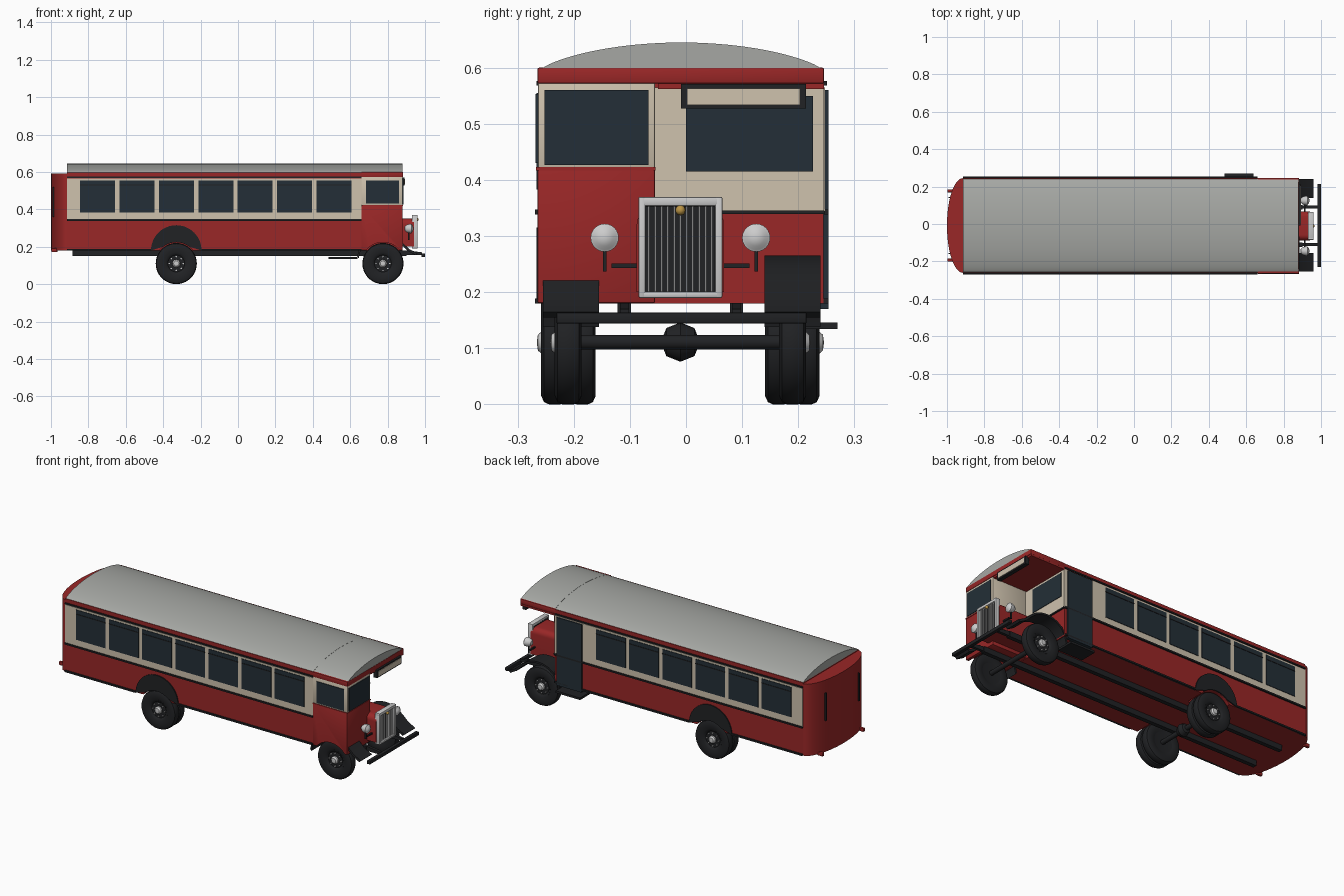
import bpy, bmesh, math
from mathutils import Vector

if "Cube" in bpy.data.objects:
    bpy.data.objects.remove(bpy.data.objects["Cube"])

def mat(name, r, g, b):
    m = bpy.data.materials.new(name)
    m.diffuse_color = (r, g, b, 1)
    m.use_nodes = True
    m.node_tree.nodes["Principled BSDF"].inputs["Base Color"].default_value = m.diffuse_color
    return m

RED, CREAM = mat("red", .32, .02, .02), mat("cream", .62, .54, .42)
GREY, DARK = mat("roof_grey", .38, .39, .37), mat("black", .015, .016, .018)
GLASS, CHROME = mat("glass", .017, .028, .038), mat("chrome", .6, .6, .6)
GOLD = mat("brass", .5, .3, .06)
Y = -.008                                  # centreline of the vehicle

def finish(name, bm, m, smooth=False):
    bmesh.ops.recalc_face_normals(bm, faces=bm.faces)
    me = bpy.data.meshes.new(name)
    bm.to_mesh(me)
    bm.free()
    ob = bpy.data.objects.new(name, me)
    bpy.context.collection.objects.link(ob)
    me.materials.append(m)
    if smooth:
        bpy.ops.object.select_all(action='DESELECT')
        ob.select_set(True)
        bpy.context.view_layer.objects.active = ob
        bpy.ops.object.shade_smooth_by_angle(angle=math.radians(35))
    return ob

def box(name, x, y, z, m, bevel=0):
    bm = bmesh.new()
    bmesh.ops.create_cube(bm, size=1)
    for v in bm.verts:
        for i, (a, b) in enumerate((x, y, z)):
            v.co[i] = (a + b) / 2 + v.co[i] * (b - a)
    if bevel:
        bmesh.ops.bevel(bm, geom=bm.edges[:], offset=bevel, segments=2, profile=.5, affect='EDGES')
    return finish(name, bm, m, bevel > 0)

def prism(name, pts, axis, a, b, m, smooth=True):
    """Extrude a 2D outline along an axis from a to b."""
    def place(p, t):
        q = list(p)
        q.insert(axis, t)
        return q
    bm = bmesh.new()
    face = bm.faces.new([bm.verts.new(place(p, a)) for p in pts])
    ext = bmesh.ops.extrude_face_region(bm, geom=[face])
    d = [0, 0, 0]
    d[axis] = b - a
    bmesh.ops.translate(bm, vec=d, verts=[v for v in ext['geom'] if isinstance(v, bmesh.types.BMVert)])
    return finish(name, bm, m, smooth)

def lathe(name, prof, centre, axis, m, steps=32, sign=1):
    """Spin (radius, offset) points around an axis through centre."""
    bm = bmesh.new()
    rad = (axis + 1) % 3
    vs = []
    for r, o in prof:
        p = Vector(centre)
        p[axis] += o * sign
        p[rad] += r
        vs.append(bm.verts.new(p))
    edges = [bm.edges.new(e) for e in zip(vs, vs[1:])]
    ax = Vector((0, 0, 0))
    ax[axis] = 1
    bmesh.ops.spin(bm, geom=vs + edges, cent=centre, axis=ax, angle=2 * math.pi, steps=steps)
    bmesh.ops.remove_doubles(bm, verts=bm.verts, dist=1e-5)
    return finish(name, bm, m, True)

def arc(cx, cz, r, a0, a1, n):
    return [(cx + r * math.cos(math.radians(a0 + (a1 - a0) * i / n)),
             cz + r * math.sin(math.radians(a0 + (a1 - a0) * i / n))) for i in range(n + 1)]

def cut_wheel(ob, x, y0, y1):
    c = prism("wheel_cutter", arc(x, .11, .114, 0, 350, 35), 1, y0, y1, DARK, False)
    c.hide_render = True
    mod = ob.modifiers.new("wheel_opening", 'BOOLEAN')
    mod.object, mod.operation, mod.solver = c, 'DIFFERENCE', 'EXACT'
    bpy.context.view_layer.objects.active = ob
    bpy.ops.object.modifier_apply(modifier=mod.name)
    bpy.data.objects.remove(c)

# saloon body, rounded tail and curved roof
body = box("saloon_body", (-.915, .66), (-.26, .245), (.18, .598), RED)
cut_wheel(body, -.33, -.3, -.15)
cut_wheel(body, -.33, .135, .3)
tail = [(-.915 - .085 * math.cos(t), Y + .253 * math.sin(t))
        for t in [math.pi * (i / 24 - .5) for i in range(25)]]
prism("rounded_tail", tail, 2, .18, .592, RED)
us = [math.sin(math.pi * (i / 28 - .5)) for i in range(29)]
roof = [(Y + .25 * u, .597 + .048 * max(0, 1 - u * u) ** .75) for u in us]
prism("saloon_roof", roof, 0, -.915, .66, GREY)
prism("cab_roof", roof, 0, .661, .88, GREY)
for s in (-1, 1):
    box("tail_edge_strip", (-.992, -.972), (Y + s * .15 - .003, Y + s * .15 + .003), (.36, .52), DARK)
    box("tail_lamp", (-.998, -.965), (Y + s * .185 - .008, Y + s * .185 + .008), (.172, .192), RED, .003)

# side panels, windows, trims and wheel arches
notch = arc(-.33, .11, .114, 52.1, 127.9, 12)
arch = arc(-.33, .18, .135, 180, 0, 24) + notch
for s, face in ((-1, -.26), (1, .245)):
    def side(name, x, z, out, m):
        box(name, x, tuple(sorted((face - s * .004, face + s * out))), z, m)
    side("cream_band", (-.915, .66), (.345, .565), .003, CREAM)
    side("waist_trim", (-.915, .66), (.338, .347), .009, DARK)
    side("upper_trim", (-.915, .66), (.568, .576), .006, DARK)
    side("skirt_trim_rear", (-.915, -.465), (.18, .189), .009, DARK)
    side("skirt_trim_front", (-.195, .66), (.18, .189), .009, DARK)
    for i in range(7 if s < 0 else 6):
        x = -.75 + i * .2105
        side("side_window", (x - .0935, x + .0935), (.383, .555), .006, GLASS)
        side("window_transom", (x - .0935, x + .0935), (.527, .532), .008, DARK)
    prism("rear_wheel_arch", arch, 1, face - s * .004, face + s * .006, DARK)
box("entrance_door", (.485, .645), (.235, .254), (.17, .56), GLASS)
box("door_step", (.484, .64), (.17, .27), (.134, .146), DARK)

# driver's cab and canopy over the bonnet
cab = box("cab_lower", (.66, .88), (-.265, -.055), (.18, .42), RED, .004)
cut_wheel(cab, .775, -.3, -.15)
box("cab_upper", (.66, .88), (-.264, -.055), (.42, .575), CREAM, .004)
box("cab_front_window", (.87, .884), (-.252, -.067), (.427, .56), GLASS)
box("cab_side_window", (.685, .86), (-.268, -.255), (.43, .553), GLASS)
box("cab_waist_trim", (.662, .882), (-.267, -.054), (.417, .423), RED)
box("canopy", (.66, .882), (-.265, .246), (.572, .6), RED, .003)
box("canopy_trim", (.66, .879), (-.05, .246), (.562, .572), RED)
box("bulkhead_panel", (.655, .664), (-.055, .246), (.345, .565), CREAM)
box("bulkhead_window", (.655, .667), (.0, .226), (.415, .55), GLASS)
box("bulkhead_trim", (.655, .668), (-.055, .247), (.339, .346), DARK)
box("sign_box", (.868, .89), (-.009, .214), (.527, .571), DARK)
box("sign_panel", (.885, .893), (.002, .203), (.534, .563), CREAM)

# bonnet and radiator
RC = -.01
bonnet = [(RC - .078, .2)] + arc(RC - .048, .32, .03, 180, 90, 6) + \
         arc(RC + .048, .32, .03, 90, 0, 6) + [(RC + .078, .2)]
prism("bonnet", bonnet, 0, .66, .94, RED)
for s in (-1, 1):
    box("radiator_side", (.93, .96), tuple(sorted((RC + s * .062, RC + s * .075))), (.19, .37), CHROME, .003)
box("radiator_top", (.93, .96), (RC - .075, RC + .075), (.353, .37), CHROME, .004)
box("radiator_bottom", (.93, .96), (RC - .075, RC + .075), (.19, .201), CHROME, .003)
box("radiator_core", (.93, .947), (RC - .065, RC + .065), (.195, .36), DARK)
for i in range(11):
    y = RC + (i - 5) * .0112
    box("radiator_slat", (.945, .952), (y - .0013, y + .0013), (.2, .354), CHROME)
lathe("radiator_badge_cap", arc(0, 0, .009, 90, -90, 8)[::-1], (.957, RC, .346), 0, GOLD, 16)

# headlamps on brackets
for s in (-1, 1):
    y = RC + s * .135
    lathe("headlamp", [(0, -.026), (.012, -.023), (.021, -.012), (.025, .004), (.025, .012),
                       (.021, .014), (.015, .02), (0, .024)], (.915, y, .297), 0, CHROME, 24)
    box("headlamp_post", (.908, .916), (y - .003, y + .003), (.237, .275), DARK)
    box("headlamp_bar", (.908, .916), tuple(sorted((RC + s * .07, RC + s * .123))), (.243, .251), DARK)

# chassis, axles and bumper
for s in (-1, 1):
    y = RC + s * .1
    box("chassis_rail", (-.885, .9), (y - .012, y + .012), (.15, .181), DARK)
    prism("bumper_iron", [(.9, .181), (.985, .17), (.985, .155), (.9, .155)], 1, y - .008, y + .008, DARK)
box("bumper", (.98, 1), (-.231, .215), (.144, .164), DARK, .003)
for x in (-.33, .775):
    lathe("axle", [(0, -.18), (.013, -.18), (.013, .18), (0, .18)], (x, RC, .111), 1, DARK, 16)
lathe("differential", [(0, -.035), (.025, -.025), (.035, 0), (.025, .025), (0, .035)],
      (-.33, RC, .111), 1, DARK, 20)

# wheels: single in front, twin at the rear
tyre = [(.058, .02), (.07, .023), (.095, .024), (.106, .019), (.11, .01), (.11, -.01),
        (.106, -.019), (.095, -.024), (.07, -.023), (.058, -.02)]
def wheel(x, y, s):
    c = (x, y, .11)
    lathe("tyre", tyre, c, 1, DARK, 36)
    lathe("wheel_rim", [(0, .014), (.045, .012), (.052, .019), (.06, .021), (.06, -.02), (0, -.014)],
          c, 1, DARK, 32, s)
    lathe("hub_cap", [(.021, .01), (.021, .022), (.014, .03), (0, .032)], c, 1, CHROME, 20, s)
    for k in range(8):
        a = k * math.pi / 4
        n = (x + .037 * math.cos(a), y, .11 + .037 * math.sin(a))
        lathe("wheel_nut", [(.004, .01), (.004, .019), (0, .019)], n, 1, CHROME, 6, s)

for s in (-1, 1):
    wheel(.775, RC + s * .2, s)
    for off in (.175, .224):
        wheel(-.33, RC + s * off, s)

# front mudguards
path = [(.637, .148), (.648, .19), (.672, .226), (.705, .25), (.74, .262), (.775, .265),
        (.81, .261), (.845, .246), (.88, .221), (.915, .188), (.96, .165)]
under = [(x + (.775 - x) * .06, z - .01) for x, z in path[::-1]]
for y in (-.205, .19):
    prism("front_mudguard", path + under, 1, y - .05, y + .05, DARK)
